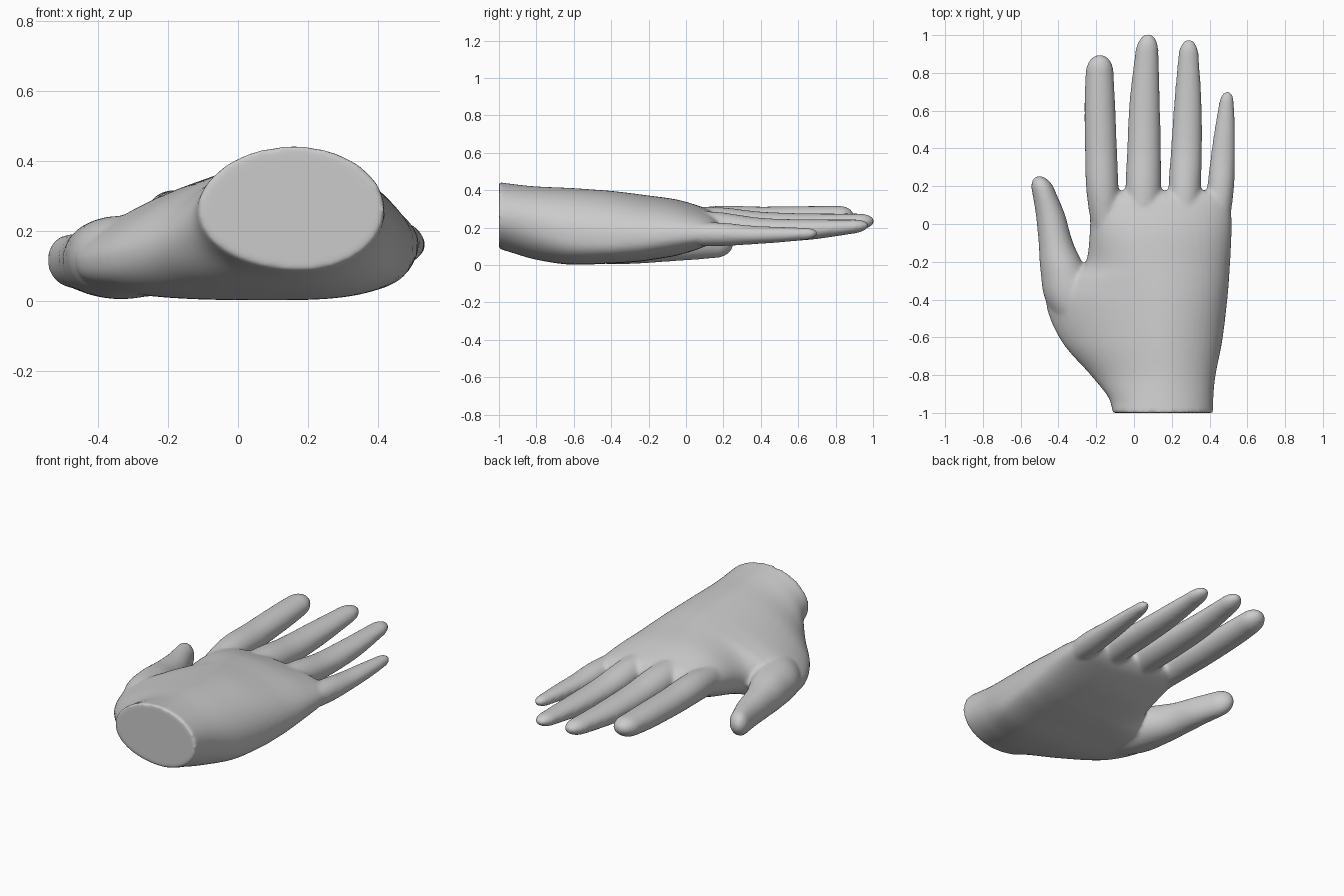
import bpy, bmesh, math

STEPS = 6      # interpolated rings between two key sections
SIDES = 48


def smooth_rows(rows):
    """Catmull-Rom interpolation through rows of numbers."""
    out = []
    n = len(rows)
    for i in range(n - 1):
        a, b, c, d = rows[max(i - 1, 0)], rows[i], rows[i + 1], rows[min(i + 2, n - 1)]
        for k in range(STEPS):
            t = k / STEPS
            out.append([0.5 * (2 * q + (r - p) * t + (2 * p - 5 * q + 4 * r - s) * t * t
                               + (3 * q - p - 3 * r + s) * t ** 3)
                        for p, q, r, s in zip(a, b, c, d)])
    out.append(list(rows[-1]))
    return out


def skin(bm, rings):
    """Closed tube through a list of rings."""
    loops = [[bm.verts.new(p) for p in ring] for ring in rings]
    for a, b in zip(loops, loops[1:]):
        for i in range(SIDES):
            j = (i + 1) % SIDES
            bm.faces.new((a[i], a[j], b[j], b[i]))
    bm.faces.new(loops[0])
    bm.faces.new(loops[-1][::-1])


def palm_ring(row):
    """Section with separate left, right, top and bottom extremes and fullness."""
    y, xl, zl, xr, zr, xt, zt, xb, zb, n_top, n_bot = row
    ring = []
    for i in range(SIDES):
        a = 2 * math.pi * i / SIDES
        c, s = math.cos(a), math.sin(a)
        n = n_bot if s < 0 else (2.0 if c >= 0 else n_top)
        u, v = abs(c) ** (2 / n), abs(s) ** (2 / n)
        xm, zm = (xt, zt) if s >= 0 else (xb, zb)
        xs, zs = (xr, zr) if c >= 0 else (xl, zl)
        ring.append((xm + (xs - xm) * u, y, zs + (zm - zs) * v))
    return ring


def finger(bm, keys, tip):
    """keys: y, left x, right x, bottom z, top z; then a rounded end at tip (x, y, z)."""
    rows = smooth_rows(keys)
    y, l, r, b, t = rows[-1]
    cx, cz = (l + r) / 2, (b + t) / 2
    for k in range(1, 9):
        a = math.pi / 2 * k / 8.3
        f, g = math.cos(a), math.sin(a)
        mx, mz = cx + (tip[0] - cx) * g, cz + (tip[2] - cz) * g
        hx, hz = (r - l) / 2 * f, (t - b) / 2 * f
        rows.append([y + (tip[1] - y) * g, mx - hx, mx + hx, mz - hz, mz + hz])
    rings = []
    for y, l, r, b, t in rows:
        rings.append([((l + r) / 2 + (r - l) / 2 * math.cos(2 * math.pi * i / SIDES), y,
                       (b + t) / 2 + (t - b) / 2 * math.sin(2 * math.pi * i / SIDES))
                      for i in range(SIDES)])
    skin(bm, rings)


bm = bmesh.new()

# wrist and palm: y, left x z, right x z, top x z, bottom x z, fullness top-left and below
palm = [
    (-1.00, -0.115, 0.26, 0.42, 0.26, 0.16, 0.443, 0.18, 0.087, 2.0, 2.0),
    (-0.92, -0.135, 0.23, 0.42, 0.25, 0.16, 0.432, 0.17, 0.062, 1.85, 2.1),
    (-0.80, -0.23, 0.165, 0.432, 0.22, 0.16, 0.42, 0.15, 0.028, 1.6, 2.4),
    (-0.62, -0.385, 0.13, 0.467, 0.17, 0.15, 0.412, 0.10, 0.002, 1.45, 3.0),
    (-0.42, -0.465, 0.12, 0.492, 0.15, 0.14, 0.398, 0.08, 0.007, 1.45, 3.2),
    (-0.31, -0.40, 0.13, 0.502, 0.15, 0.12, 0.386, 0.10, 0.013, 1.55, 3.0),
    (-0.22, -0.265, 0.16, 0.508, 0.15, 0.10, 0.374, 0.14, 0.022, 1.8, 2.8),
    (-0.05, -0.235, 0.20, 0.517, 0.16, 0.06, 0.350, 0.20, 0.05, 2.0, 2.5),
    (0.08, -0.235, 0.23, 0.515, 0.165, 0.03, 0.312, 0.30, 0.09, 2.0, 2.5),
    (0.14, -0.23, 0.24, 0.50, 0.165, 0.02, 0.285, 0.34, 0.12, 2.0, 2.5),
    (0.175, -0.20, 0.235, 0.46, 0.175, 0.05, 0.245, 0.30, 0.16, 2.0, 2.5),
]
skin(bm, [palm_ring(r) for r in smooth_rows(palm)])

# index finger
finger(bm, [(-0.15, -0.20, -0.07, 0.12, 0.27), (0.15, -0.25, -0.08, 0.155, 0.315),
            (0.40, -0.26, -0.09, 0.165, 0.312), (0.65, -0.262, -0.10, 0.18, 0.315),
            (0.80, -0.257, -0.108, 0.195, 0.316)], (-0.18, 0.897, 0.265))
# middle finger
finger(bm, [(-0.15, -0.03, 0.12, 0.13, 0.30), (0.15, -0.045, 0.142, 0.135, 0.31),
            (0.40, -0.036, 0.142, 0.137, 0.285), (0.65, -0.024, 0.137, 0.15, 0.276),
            (0.90, 0.005, 0.13, 0.18, 0.275)], (0.075, 1.008, 0.235))
# ring finger
finger(bm, [(-0.15, 0.20, 0.33, 0.12, 0.29), (0.15, 0.182, 0.352, 0.12, 0.285),
            (0.40, 0.196, 0.360, 0.122, 0.252), (0.65, 0.213, 0.358, 0.133, 0.244),
            (0.88, 0.233, 0.344, 0.165, 0.243)], (0.29, 0.979, 0.212))
# little finger
finger(bm, [(-0.15, 0.38, 0.48, 0.11, 0.22), (0.15, 0.385, 0.526, 0.10, 0.228),
            (0.35, 0.405, 0.535, 0.11, 0.21), (0.50, 0.426, 0.535, 0.12, 0.204),
            (0.63, 0.448, 0.53, 0.132, 0.199)], (0.495, 0.705, 0.17))
# thumb
finger(bm, [(-0.62, -0.32, -0.10, 0.03, 0.20), (-0.42, -0.462, -0.17, 0.005, 0.24),
            (-0.25, -0.495, -0.25, 0.008, 0.235), (-0.10, -0.505, -0.322, 0.018, 0.21),
            (0.05, -0.52, -0.365, 0.028, 0.195), (0.17, -0.54, -0.415, 0.038, 0.19)],
       (-0.502, 0.255, 0.12))

bmesh.ops.recalc_face_normals(bm, faces=bm.faces)
mesh = bpy.data.meshes.new("hand")
bm.to_mesh(mesh)
bm.free()
hand = bpy.data.objects.new("hand", mesh)
bpy.context.collection.objects.link(hand)

# fuse the parts into one soft skin
remesh = hand.modifiers.new("fuse", 'REMESH')
remesh.mode = 'VOXEL'
remesh.voxel_size = 0.01
remesh.use_smooth_shade = True
soft = hand.modifiers.new("soften", 'SMOOTH')
soft.factor = 0.5
soft.iterations = 14

mat = bpy.data.materials.new("plain grey")
mat.diffuse_color = (0.6, 0.6, 0.6, 1)
mesh.materials.append(mat)
for p in mesh.polygons:
    p.use_smooth = True
